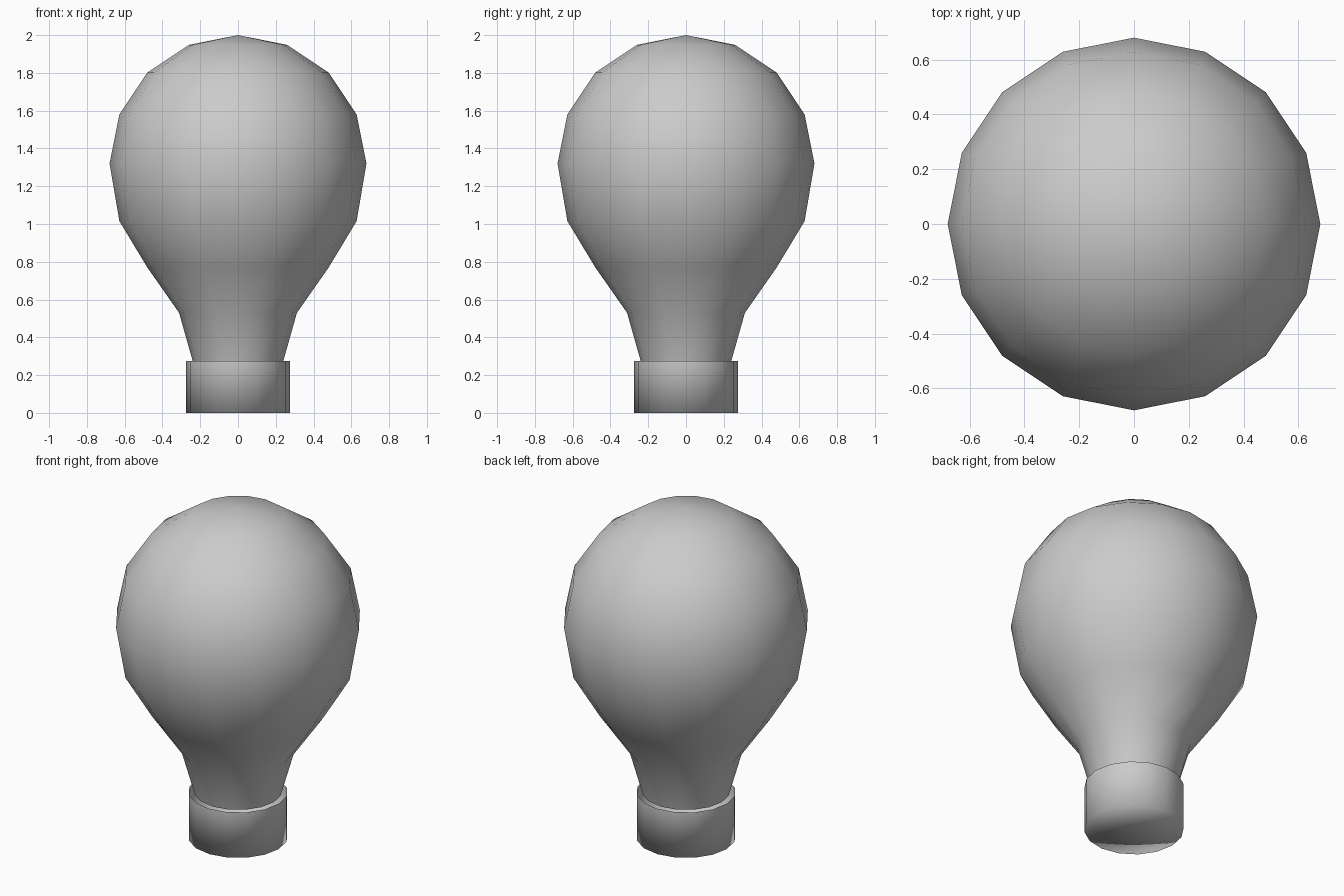
import bpy, bmesh, math

if "Cube" in bpy.data.objects:
    bpy.data.objects.remove(bpy.data.objects["Cube"])

SIDES = 16


def lathe(name, profile):
    """Revolve (radius, z) points, listed bottom to top; radius 0 makes a pole."""
    bm = bmesh.new()
    rings = []
    for r, z in profile:
        count = SIDES if r else 1
        rings.append([bm.verts.new((r * math.cos(2 * math.pi * i / SIDES),
                                    r * math.sin(2 * math.pi * i / SIDES), z))
                      for i in range(count)])
    for low, high in zip(rings, rings[1:]):
        for i in range(SIDES):
            j = (i + 1) % SIDES
            if len(low) == 1:
                bm.faces.new((low[0], high[j], high[i]))
            elif len(high) == 1:
                bm.faces.new((low[i], low[j], high[0]))
            else:
                bm.faces.new((low[i], low[j], high[j], high[i]))
    for f in bm.faces:
        f.smooth = True
    mesh = bpy.data.meshes.new(name)
    bm.to_mesh(mesh)
    bm.free()
    obj = bpy.data.objects.new(name, mesh)
    bpy.context.collection.objects.link(obj)
    return obj


# Glass bulb: round head on a tapering neck
R, CZ = 0.68, 1.32
head = [(R * math.cos(math.radians(a)), CZ + R * math.sin(math.radians(a)))
        for a in (0, 22.5, 45, 67.5)]
lathe("bulb", [(0.24, 0.275), (0.312, 0.53), (0.48, 0.77), (0.628, 1.015)]
      + head + [(0, 2.0)])

# Socket collar: cup with a closed bottom and an open top
lathe("collar", [(0, 0), (0.274, 0), (0.274, 0.275)])
